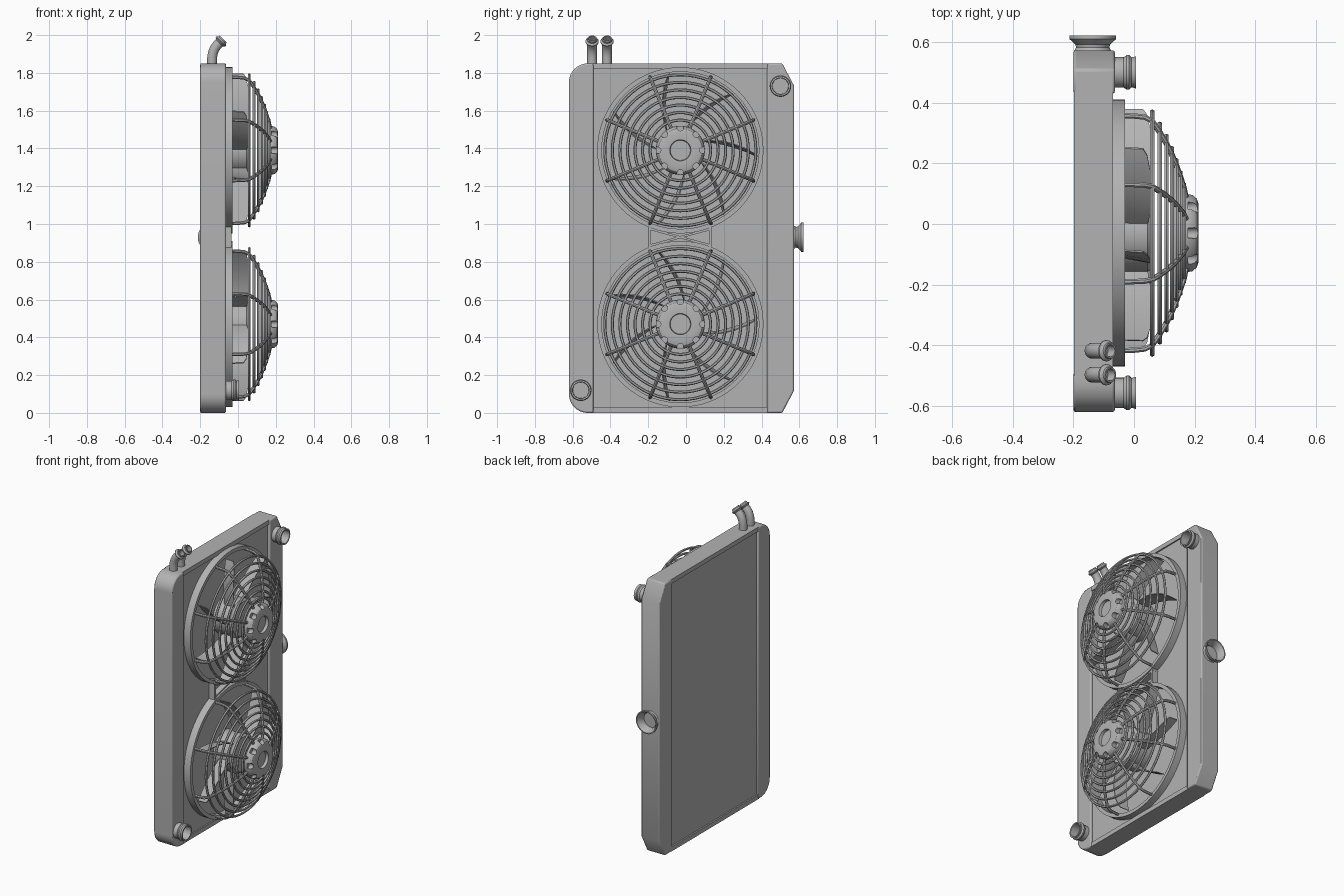
import bpy, bmesh
from math import sin, cos, pi, radians
from mathutils import Vector

if "Cube" in bpy.data.objects:
    bpy.data.objects.remove(bpy.data.objects["Cube"])

grey = bpy.data.materials.new("plain_grey")
grey.use_nodes = True
colour = (0.45, 0.45, 0.45, 1)
grey.diffuse_color = colour
grey.node_tree.nodes["Principled BSDF"].inputs["Base Color"].default_value = colour

X, Y, Z = Vector((1, 0, 0)), Vector((0, 1, 0)), Vector((0, 0, 1))
BACK, FRONT = -0.2, -0.063      # radiator faces along x
FAN_Y, FAN_R = -0.03, 0.44


def finish(mesh):
    mesh.shade_smooth()
    mesh.set_sharp_from_angle(angle=radians(32))


def skin(name, sections, wrap=False):
    """Join a row of closed sections into a surface."""
    bm = bmesh.new()
    rows = [[bm.verts.new(p) for p in s] for s in sections]
    n = len(rows[0])
    for i in range(len(rows) if wrap else len(rows) - 1):
        a, b = rows[i], rows[(i + 1) % len(rows)]
        for j in range(n):
            k = (j + 1) % n
            bm.faces.new((a[j], a[k], b[k], b[j]))
    if not wrap:
        bm.faces.new(rows[0])
        bm.faces.new(rows[-1])
    bmesh.ops.remove_doubles(bm, verts=bm.verts, dist=1e-5)
    loose = [e for e in bm.edges if not e.link_faces]
    bmesh.ops.delete(bm, geom=loose, context='EDGES')
    bmesh.ops.recalc_face_normals(bm, faces=bm.faces)
    mesh = bpy.data.meshes.new(name)
    bm.to_mesh(mesh)
    bm.free()
    mesh.materials.append(grey)
    finish(mesh)
    obj = bpy.data.objects.new(name, mesh)
    bpy.context.collection.objects.link(obj)
    return obj


def lathe(name, profile, origin, axis, steps=48):
    """Spin a closed (radius, height) profile around an axis."""
    q = Z.rotation_difference(axis)
    sections = []
    for i in range(steps):
        a = 2 * pi * i / steps
        sections.append([Vector(origin) + q @ Vector((r * cos(a), r * sin(a), h))
                         for r, h in profile])
    return skin(name, sections, wrap=True)


def tube(name, path, side, radius, sides=8):
    """Sweep a circle along a flat path whose plane has the normal side."""
    sections = []
    for i, p in enumerate(path):
        t = (path[min(i + 1, len(path) - 1)] - path[max(i - 1, 0)]).normalized()
        up = t.cross(side)
        sections.append([p + radius * (side * cos(2 * pi * j / sides) + up * sin(2 * pi * j / sides))
                         for j in range(sides)])
    return skin(name, sections)


def prism(name, outline, x0, x1, bevel=0.0):
    """Extrude a (y, z) outline along x."""
    obj = skin(name, [[Vector((x, y, z)) for y, z in outline] for x in (x0, x1)])
    if bevel:
        m = obj.modifiers.new("soft_edges", 'BEVEL')
        m.width, m.segments, m.limit_method = bevel, 2, 'ANGLE'
        m.angle_limit = radians(40)
    return obj


def box(name, y0, y1, z0, z1, x0, x1):
    return prism(name, [(y0, z0), (y1, z0), (y1, z1), (y0, z1)], x0, x1)


# Core and rails
H = 1.85
box("radiator_core", -0.5, 0.44, 0.02, H - 0.02, BACK + 0.012, FRONT - 0.015)
for name, z in (("bottom_rail", 0.0), ("top_rail", H - 0.03)):
    box(name, -0.5, 0.44, z, z + 0.03, BACK + 0.002, FRONT - 0.006)

# End tanks: one rounded, one chamfered
R = 0.1
arc = [(R * cos(pi * i / 20), R * sin(pi * i / 20)) for i in range(11)]
low = [(-0.62 + R - c, R - s) for c, s in arc]
high = [(y, H - z) for y, z in reversed(low)]
prism("rounded_tank", low + [(-0.49, 0), (-0.49, H)] + high, BACK, FRONT, 0.008)
prism("chamfered_tank", [(0.43, 0), (0.51, 0), (0.573, 0.12), (0.573, H - 0.12),
                         (0.51, H), (0.43, H)], BACK, FRONT, 0.008)

# Hose necks with a bead near the open end
neck = [(0.05, 0), (0.05, 0.032), (0.057, 0.042), (0.057, 0.05), (0.049, 0.058),
        (0.053, 0.072), (0.044, 0.072), (0.042, 0)]
lathe("upper_hose_neck", neck, (FRONT - 0.003, 0.5, 1.73), X)
lathe("lower_hose_neck", neck, (FRONT - 0.003, -0.557, 0.12), X)

# Filler neck
filler = [(0.062, 0), (0.055, 0.012), (0.057, 0.022), (0.077, 0.04), (0.077, 0.052),
          (0.07, 0.052), (0.05, 0.02), (0.05, 0)]
lathe("filler_neck", filler, (-0.136, 0.57, 0.93), Y)

# Bent pipes on top
nozzle = [(0.026, -0.01), (0.026, 0.002), (0.035, 0.01), (0.035, 0.015), (0.026, 0.024),
          (0.026, 0.032), (0.02, 0.032), (0.02, -0.01)]
for name, y in (("outer", -0.497), ("inner", -0.418)):
    bend = [(-0.137, H - 0.02), (-0.137, 1.88), (-0.133, 1.905), (-0.124, 1.928),
            (-0.112, 1.945), (-0.1, 1.957)]
    tube(name + "_top_pipe", [Vector((x, y, z)) for x, z in bend], Y, 0.026, 24)
    lathe(name + "_pipe_end", nozzle, (-0.1, y, 1.957), Vector((0.7, 0, 0.71)), 24)

# Grille curve from rim to hub as (radius, x)
rim = [(0.42, -0.045), (0.418, 0.0), (0.414, 0.035)]
dome = [(0.4, 0.06), (0.36, 0.085), (0.32, 0.107), (0.28, 0.125), (0.24, 0.14),
        (0.2, 0.153), (0.16, 0.165)]
hub_profile = [(0, 0.192), (0.053, 0.192), (0.056, 0.211), (0.095, 0.213), (0.115, 0.207),
               (0.127, 0.193), (0.13, 0.175), (0.13, 0.16), (0, 0.16)]
# Blade rows: radius, sweep angle, lean, front edge x
blade_rows = [(0.12, 24, 0, 0.045), (0.17, 16, 0.01, 0.052), (0.23, 10, 0.017, 0.056),
              (0.29, 4.5, 0.018, 0.056), (0.35, 0, 0.015, 0.052), (0.39, -3, 0.009, 0.044),
              (0.41, -4.5, 0.004, 0.03)]


def fan(label, cz, flip):
    centre = Vector((0, FAN_Y, cz))

    def spoke(a):
        """Outward and sideways directions at an angle."""
        return (Vector((0, cos(a), flip * sin(a))), Vector((0, -sin(a), flip * cos(a))))

    # Shroud ring
    lathe(label + "_shroud_ring", [(0.416, -0.08), (FAN_R, -0.08), (FAN_R, -0.03), (0.416, -0.03)],
          centre, X, 72)

    # Grille rings and ribs
    for i, (r, x) in enumerate(dome):
        loop = [(r + 0.008 * cos(pi * j / 3), x + 0.008 * sin(pi * j / 3)) for j in range(6)]
        lathe(f"{label}_grille_ring_{i + 1}", loop, centre, X, 64)
    for i in range(8):
        out, side = spoke(pi / 8 + i * pi / 4)
        path = [centre + out * r + X * x for r, x in rim + dome + [(0.12, 0.172)]]
        tube(f"{label}_grille_rib_{i + 1}", path, side, 0.0095)

    # Grille hub with scalloped edge
    hub = lathe(label + "_grille_hub", hub_profile, centre, X, 64)
    cutters = []
    for i in range(8):
        out, side = spoke(i * pi / 4)
        cutter = lathe("hub_cutter", [(0, 0.178), (0.018, 0.178), (0.018, 0.25), (0, 0.25)],
                       centre + out * 0.121, X, 16)
        cutter.hide_render = True
        cutters.append(cutter)
        cut = hub.modifiers.new("scallop", 'BOOLEAN')
        cut.operation, cut.object, cut.solver = 'DIFFERENCE', cutter, 'EXACT'
    graph = bpy.context.evaluated_depsgraph_get()
    cut_mesh = bpy.data.meshes.new_from_object(hub.evaluated_get(graph))
    hub.modifiers.clear()
    hub.data = cut_mesh
    finish(cut_mesh)
    for cutter in cutters:
        bpy.data.objects.remove(cutter)

    # Fan motor and swept blades
    lathe(label + "_fan_motor", [(0, -0.08), (0.128, -0.08), (0.128, 0.045), (0.115, 0.06), (0, 0.06)],
          centre, X)
    for i in range(7):
        sections = []
        for r, sweep, lean, front in blade_rows:
            out, side = spoke(radians(sweep) + i * 2 * pi / 7)
            p = centre + out * r
            thick = side * 0.003
            back_edge = p + X * -0.03 - side * lean * 0.5
            front_edge = p + X * front + side * lean * 0.5
            sections.append([back_edge - thick, back_edge + thick,
                             front_edge + thick, front_edge - thick])
        skin(f"{label}_fan_blade_{i + 1}", sections)


fan("upper", 1.39, 1)
fan("lower", 0.47, -1)

# Cross-braced bracket between the fans
for name, y in (("right", -0.2), ("left", 0.122)):
    box(name + "_bracket_bar", y, y + 0.012, 0.87, 0.99, -0.08, -0.035)
for name, s in (("rising", 1), ("falling", -1)):
    ends = [(FAN_Y - 0.165, 0.93 - s * 0.045), (FAN_Y + 0.165, 0.93 + s * 0.045)]
    outline = [(y, z + d) for (y, z), d in zip(ends + ends[::-1], (-0.006, -0.006, 0.006, 0.006))]
    prism(name + "_bracket_brace", outline, -0.08, -0.04)
